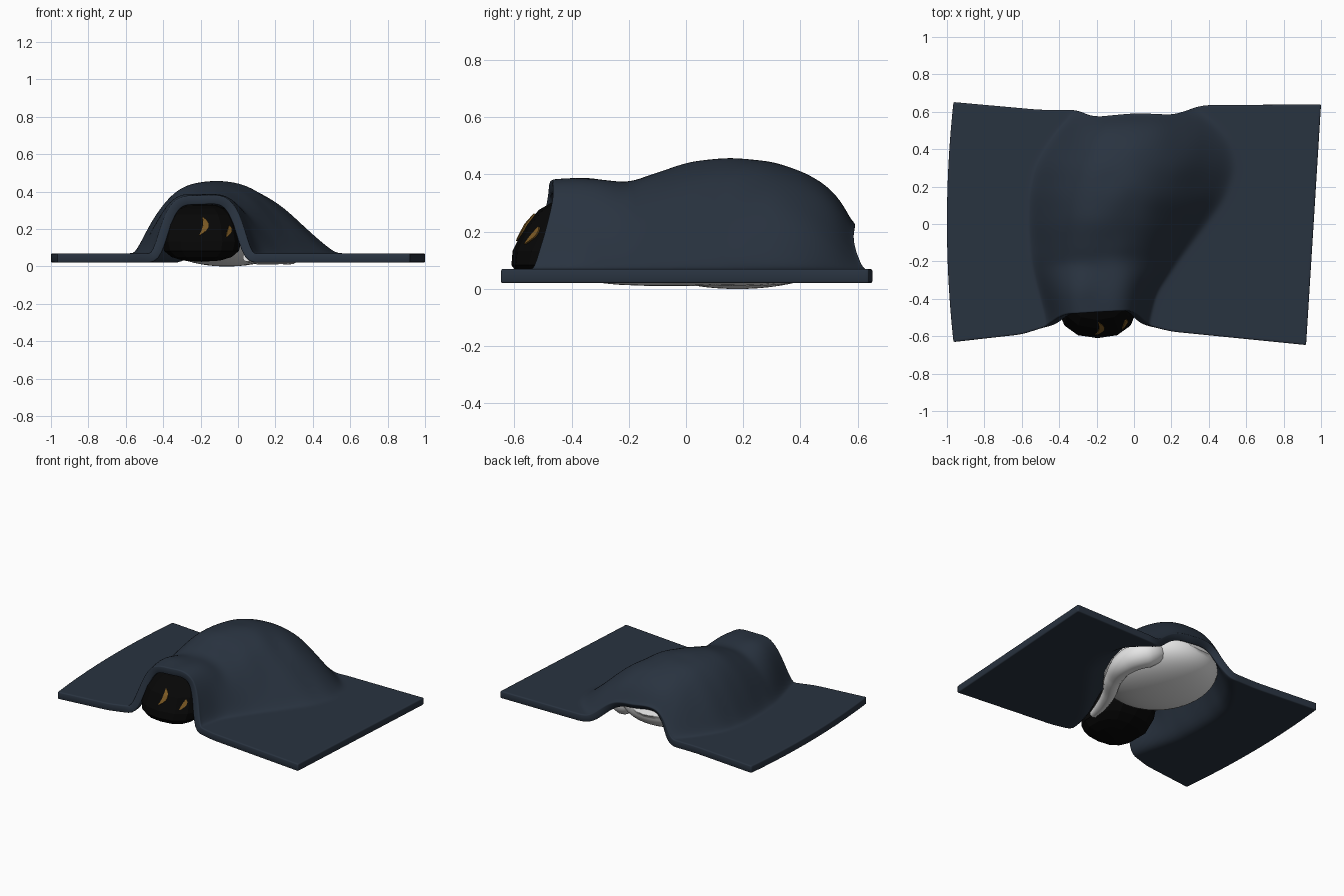
import bpy, bmesh, math
from mathutils import Vector, noise
from mathutils.bvhtree import BVHTree

if "Cube" in bpy.data.objects:
    bpy.data.objects.remove(bpy.data.objects["Cube"])


def material(name, rgb):
    m = bpy.data.materials.new(name)
    m.diffuse_color = (*rgb, 1)
    m.use_nodes = True
    m.node_tree.nodes["Principled BSDF"].inputs["Base Color"].default_value = m.diffuse_color
    return m


NAVY = material("navy cloth", (0.022, 0.033, 0.051))
BLACK = material("black", (0.002, 0.002, 0.002))
AMBER = material("amber", (0.20, 0.10, 0.017))
WHITE = material("white fur", (0.8, 0.8, 0.8))


def add_mesh(name, bm, mat, smooth=True):
    bmesh.ops.recalc_face_normals(bm, faces=bm.faces)
    me = bpy.data.meshes.new(name)
    bm.to_mesh(me)
    bm.free()
    me.materials.append(mat)
    for p in me.polygons:
        p.use_smooth = smooth
    ob = bpy.data.objects.new(name, me)
    bpy.context.collection.objects.link(ob)
    return ob


def interp(table, x):
    # piecewise linear lookup, any number of columns
    if x <= table[0][0]:
        return table[0][1:]
    for a, b in zip(table, table[1:]):
        if x <= b[0]:
            t = (x - a[0]) / (b[0] - a[0])
            return [p + (q - p) * t for p, q in zip(a[1:], b[1:])]
    return table[-1][1:]


def smooth_interp(table, x, w):
    rows = [interp(table, x + k * w) for k in (-2, -1, 0, 1, 2)]
    return [sum(c) / 5 for c in zip(*rows)]


# Cross-sections of the draped shape: y, left, ridge, right, height, powers
SECTIONS = [
    (-0.55, -0.43, -0.19, 0.05, 0.345, 4.5),
    (-0.48, -0.44, -0.19, 0.06, 0.36, 4.5),
    (-0.35, -0.48, -0.19, 0.10, 0.365, 4.0),
    (-0.20, -0.53, -0.19, 0.22, 0.345, 2.6),
    (0.00, -0.54, -0.17, 0.38, 0.415, 2.2),
    (0.15, -0.54, -0.12, 0.49, 0.435, 2.1),
    (0.30, -0.51, -0.09, 0.54, 0.42, 2.1),
    (0.42, -0.44, -0.06, 0.52, 0.38, 2.1),
    (0.50, -0.38, -0.05, 0.46, 0.325, 2.2),
    (0.55, -0.33, -0.04, 0.40, 0.255, 2.4),
    (0.59, -0.30, -0.03, 0.34, 0.14, 2.4),
    (0.66, -0.28, -0.02, 0.30, 0.10, 2.4),
]
FRONT = [(-1, -0.635), (-0.6, -0.59), (-0.44, -0.54), (-0.36, -0.48),
         (-0.02, -0.46), (0.06, -0.54), (0.2, -0.575), (1, -0.655)]
BACK = [(-1, 0.655), (-0.5, 0.61), (-0.3, 0.61), (-0.2, 0.56),
        (0, 0.58), (0.2, 0.575), (0.36, 0.635), (1, 0.64)]
BASE = 0.045


def cloth_z(x, y):
    left, mid, right, h, p = smooth_interp(SECTIONS, y, 0.02)
    if x < mid:
        t, p, q = (mid - x) / (mid - left), max(p, 2.8), 1.3
    else:
        t, q = (x - mid) / (right - mid), 1.5
    return BASE + (h - BASE) * max(0, 1 - min(t, 1) ** p) ** q


# Draped blanket
NX, NY = 130, 90
bm = bmesh.new()
grid = []
for j in range(NY + 1):
    v = j / NY
    row = []
    for i in range(NX + 1):
        u = -1 + 2 * i / NX
        if u < 0:
            x = u * (1 - 0.035 * (2 * v - 1) ** 2)
        else:
            x = u * (1 - 0.08 * (1 - v))
        f = smooth_interp(FRONT, x, 0.015)[0]
        b = smooth_interp(BACK, x, 0.02)[0]
        y = f + (b - f) * v
        z = cloth_z(x, y)
        raised = min(1, (z - BASE) * 8)
        z += 0.007 * raised * noise.noise(Vector((x * 7, y * 7, 0)))
        row.append(bm.verts.new((x, y, z)))
    grid.append(row)
for j in range(NY):
    for i in range(NX):
        bm.faces.new((grid[j][i], grid[j][i + 1], grid[j + 1][i + 1], grid[j + 1][i]))
for _ in range(8):
    bmesh.ops.smooth_vert(bm, verts=bm.verts, factor=0.5, use_axis_z=True)
blanket = add_mesh("blanket", bm, NAVY)
mod = blanket.modifiers.new("thickness", "SOLIDIFY")
mod.thickness = 0.05
mod.offset = 0
mod = blanket.modifiers.new("rounded edge", "BEVEL")
mod.width = 0.008
mod.segments = 2
mod.limit_method = 'ANGLE'
mod.angle_limit = math.radians(60)


def power(c, e):
    return math.copysign(abs(c) ** e, c)


def blob(segs, rings, centre, size, exp_xy, exp_z):
    # rounded-box ellipsoid
    b = bmesh.new()
    bmesh.ops.create_uvsphere(b, u_segments=segs, v_segments=rings, radius=1)
    for v in b.verts:
        e = (exp_xy, exp_xy, exp_z)
        v.co = [centre[k] + size[k] * power(v.co[k], e[k]) for k in range(3)]
    return b


# Body, kept just under the cloth
bm = blob(48, 32, (-0.06, 0.18, 0.2), (0.36, 0.39, 0.2), 1.0, 0.75)
for v in bm.verts:
    v.co.z = min(v.co.z, cloth_z(v.co.x, v.co.y) - 0.04)
add_mesh("body", bm, WHITE)

# Curled tail
cu = bpy.data.curves.new("tail", 'CURVE')
cu.dimensions = '3D'
cu.bevel_depth = 1
cu.bevel_resolution = 5
cu.use_fill_caps = True
path = [(0.10, 0.40, 0.15, 0.06), (0.21, 0.38, 0.115, 0.09), (0.27, 0.26, 0.09, 0.08),
        (0.23, 0.08, 0.07, 0.058), (0.14, -0.08, 0.055, 0.045),
        (0.08, -0.23, 0.05, 0.036), (0.05, -0.34, 0.05, 0.025)]
sp = cu.splines.new('BEZIER')
sp.bezier_points.add(len(path) - 1)
for bp, (x, y, z, r) in zip(sp.bezier_points, path):
    bp.co = (x, y, z)
    bp.radius = r
    bp.handle_left_type = bp.handle_right_type = 'AUTO'
cu.materials.append(WHITE)
tail = bpy.data.objects.new("tail", cu)
bpy.context.collection.objects.link(tail)

# Faceted head, face leaning back
bm = blob(14, 9, (-0.19, -0.37, 0.18), (0.205, 0.215, 0.155), 0.8, 0.68)
for v in bm.verts:
    v.co.y += (v.co.z - 0.18) * 0.5
    v.co.x = -0.195 + (v.co.x + 0.19) * (1.12 - 0.9 * (v.co.z - 0.08))
bm.normal_update()
tree = BVHTree.FromBMesh(bm)
add_mesh("head", bm, BLACK, smooth=False)


# Crescent eyes, thin plates laid on the face
def eye(name, cx, cz, height, bulge, thick):
    b = bmesh.new()
    rows = []
    n = 10
    for i in range(n + 1):
        s = -1 + 2 * i / n
        z = cz + s * height / 2
        arc = cx + bulge * (1 - s * s) + 0.008 * s
        w = thick * (1 - s * s) + 0.004
        row = []
        for k in (0, 0.5, 1):
            x = arc - w * k
            hit = tree.ray_cast(Vector((x, -2, z)), Vector((0, 1, 0)))[0]
            row.append(b.verts.new((x, hit.y - 0.004, z)))
        rows.append(row)
    for p, q in zip(rows, rows[1:]):
        for k in (0, 1):
            b.faces.new((p[k], p[k + 1], q[k + 1], q[k]))
    ob = add_mesh(name, b, AMBER, smooth=False)
    m = ob.modifiers.new("plate", "SOLIDIFY")
    m.thickness = 0.006
    m.offset = 0


eye("left_eye", -0.195, 0.215, 0.095, 0.038, 0.028)
eye("right_eye", -0.052, 0.187, 0.06, 0.018, 0.02)
